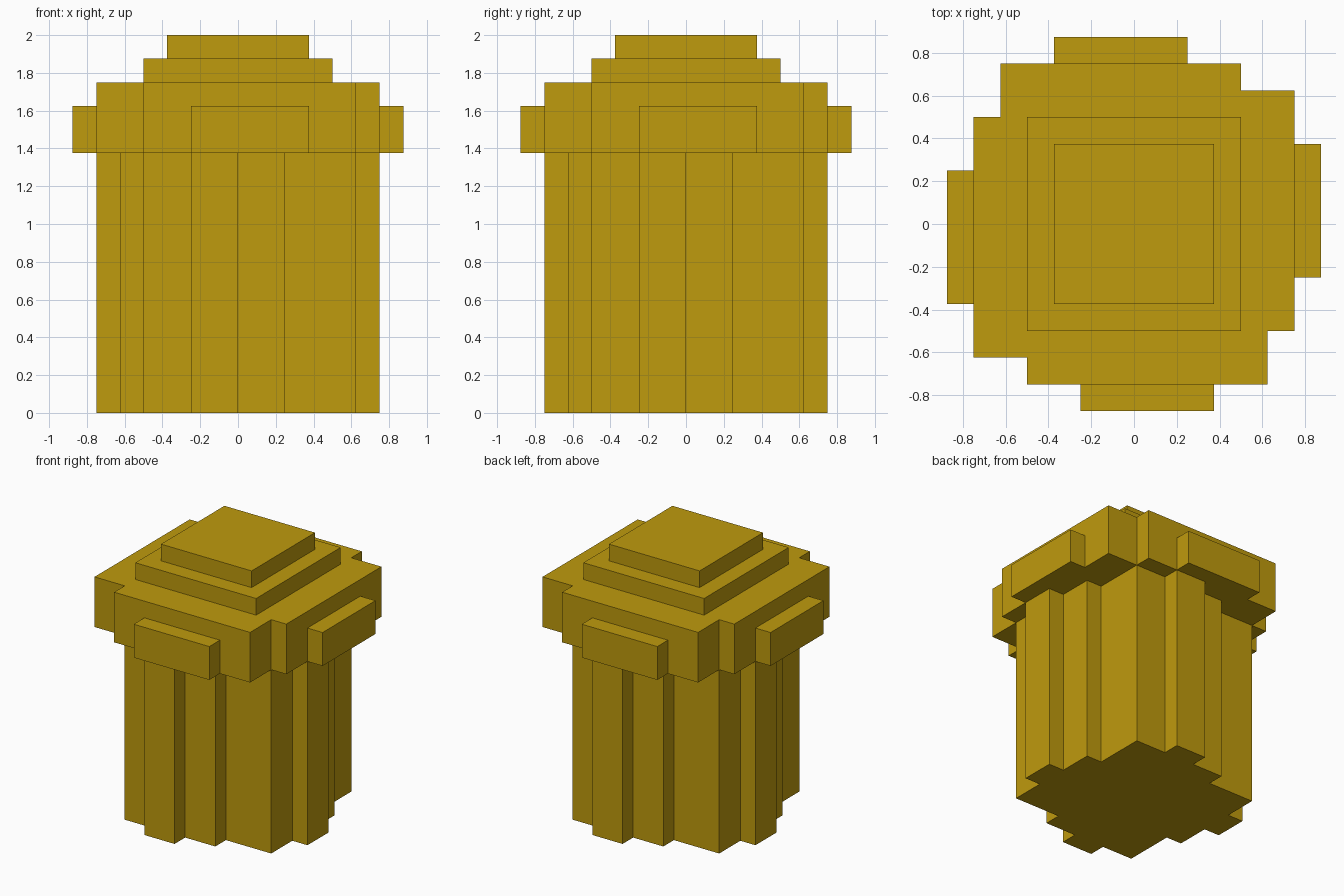
import bpy
import bmesh

cube = bpy.data.objects.get("Cube")
if cube:
    bpy.data.objects.remove(cube, do_unlink=True)

# Single flat gold colour
gold = bpy.data.materials.new("gold")
gold.use_nodes = True
GOLD = (0.52, 0.325, 0.004, 1.0)
gold.diffuse_color = GOLD
bsdf = gold.node_tree.nodes["Principled BSDF"]
bsdf.inputs["Base Color"].default_value = GOLD
bsdf.inputs["Roughness"].default_value = 0.8


def turn(point, quarters):
    """Rotate a plan point by quarter turns about the centre."""
    x, y = point
    for _ in range(quarters):
        x, y = -y, x
    return x, y


def prism(name, outline, z0, z1):
    """Extrude a counter-clockwise plan outline from z0 to z1."""
    bm = bmesh.new()
    base = bm.faces.new([bm.verts.new((x, y, z0)) for x, y in outline])
    top = bmesh.ops.extrude_face_region(bm, geom=[base], use_keep_orig=True)
    verts = [g for g in top["geom"] if isinstance(g, bmesh.types.BMVert)]
    bmesh.ops.translate(bm, vec=(0, 0, z1 - z0), verts=verts)
    bmesh.ops.recalc_face_normals(bm, faces=bm.faces[:])
    mesh = bpy.data.meshes.new(name)
    bm.to_mesh(mesh)
    bm.free()
    mesh.materials.append(gold)
    obj = bpy.data.objects.new(name, mesh)
    bpy.context.collection.objects.link(obj)
    return obj


def pinwheel(side):
    """Repeat one side's stepped outline around all four sides."""
    return [turn(p, q) for q in range(4) for p in side]


def rect(x0, x1, y0, y1):
    return [(x0, y0), (x1, y0), (x1, y1), (x0, y1)]


# Stepped column
column_side = [(-0.25, -0.75), (0, -0.75), (0, -0.625), (0.25, -0.625),
               (0.25, -0.5), (0.625, -0.5), (0.625, -0.25)]
prism("column", pinwheel(column_side), 0, 1.375)

# Overhanging cap with notched corners
cap_side = [(-0.5, -0.75), (0.625, -0.75), (0.625, -0.5)]
prism("cap", pinwheel(cap_side), 1.375, 1.75)

# One raised block on each side of the cap
for q, place in enumerate(("front", "left", "back", "right")):
    block = [turn(p, q) for p in rect(-0.25, 0.375, -0.875, -0.75)]
    prism(place + "_cap_block", block, 1.375, 1.625)

# Two square tiers on top
prism("lower_top_tier", rect(-0.5, 0.5, -0.5, 0.5), 1.75, 1.875)
prism("upper_top_tier", rect(-0.375, 0.375, -0.375, 0.375), 1.875, 2.0)
